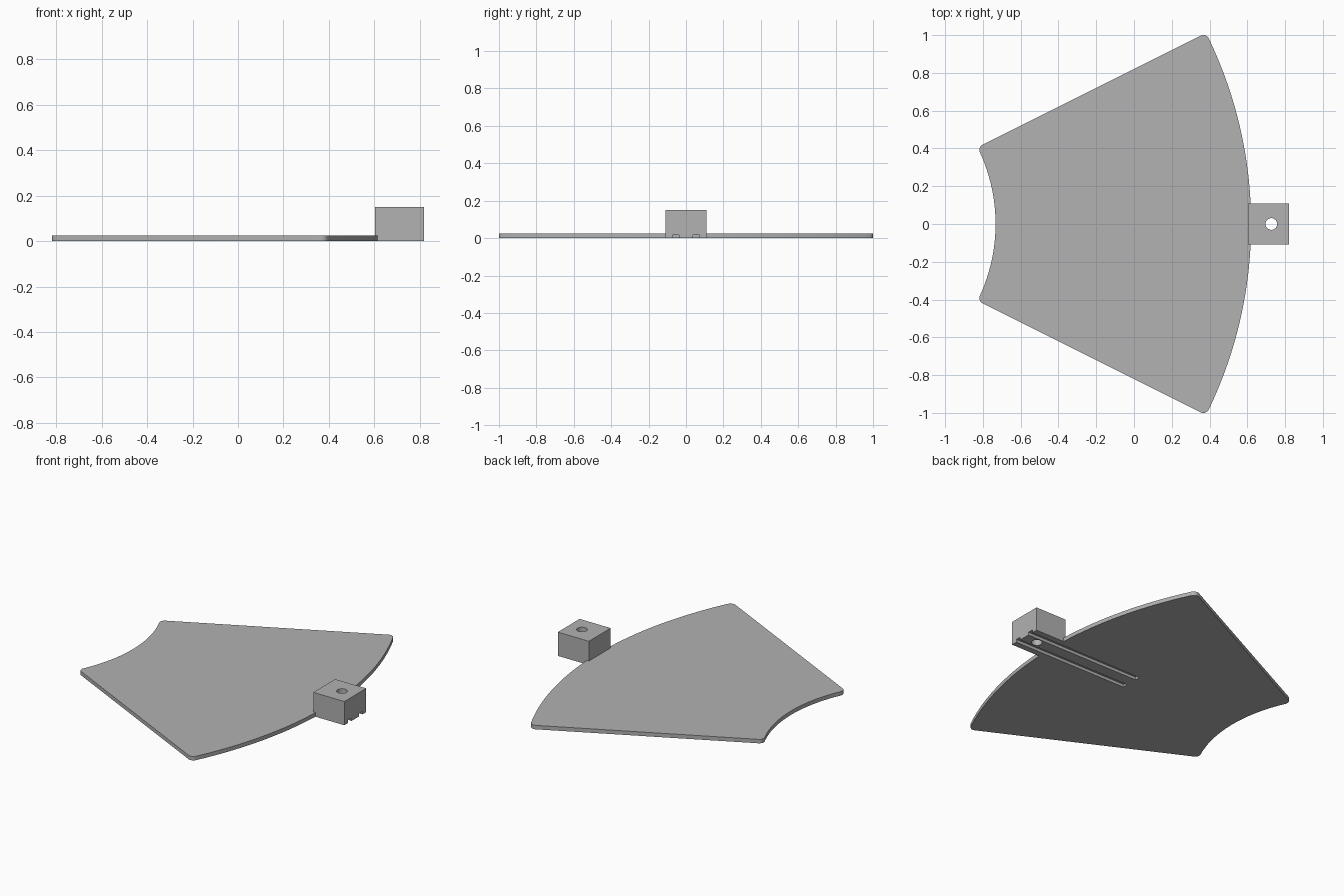
import bpy, bmesh
from math import radians, asin, cos, sin, pi

cube = bpy.data.objects.get("Cube")
if cube:
    bpy.data.objects.remove(cube, do_unlink=True)

grey = bpy.data.materials.new("plain grey")
grey.use_nodes = True
grey.diffuse_color = (0.445, 0.445, 0.445, 1)
grey.node_tree.nodes["Principled BSDF"].inputs["Base Color"].default_value = grey.diffuse_color

APEX_X = -1.643
INNER, OUTER = 0.91, 2.263
HALF = radians(26.55)
CORNER = 0.032
PLATE_H, BLOCK_H = 0.025, 0.15


def make(name, bm):
    bmesh.ops.recalc_face_normals(bm, faces=bm.faces)
    mesh = bpy.data.meshes.new(name)
    bm.to_mesh(mesh)
    bm.free()
    mesh.materials.append(grey)
    obj = bpy.data.objects.new(name, mesh)
    bpy.context.collection.objects.link(obj)
    return obj


def box(name, x0, x1, y0, y1, z0, z1):
    bm = bmesh.new()
    bmesh.ops.create_cube(bm, size=1)
    for v in bm.verts:
        v.co = (x1 if v.co.x > 0 else x0, y1 if v.co.y > 0 else y0, z1 if v.co.z > 0 else z0)
    return make(name, bm)


def arc(cx, cy, r, a0, a1, n):
    angles = [a0 + (a1 - a0) * i / n for i in range(n + 1)]
    return [(cx + r * cos(a), cy + r * sin(a)) for a in angles]


def corner(dist, start, end):
    """Rounded corner tangent to a ring and to the straight side."""
    phi = HALF - asin(CORNER / dist)
    return phi, arc(APEX_X + dist * cos(phi), dist * sin(phi), CORNER, start(phi), end(phi), 6)


# Plate: half outline of a ring sector, mirrored to the other side
side = HALF + pi / 2
outer_phi, outer_corner = corner(OUTER - CORNER, lambda p: p, lambda p: side)
inner_phi, inner_corner = corner(INNER + CORNER, lambda p: side, lambda p: p + pi)
half = (arc(APEX_X, 0, OUTER, 0, outer_phi, 32) + outer_corner[1:]
        + inner_corner + arc(APEX_X, 0, INNER, inner_phi, 0, 24)[1:])
outline = half + [(x, -y) for x, y in reversed(half[1:-1])]
bm = bmesh.new()
base = bm.faces.new([bm.verts.new((x, y, 0)) for x, y in outline])
top = bmesh.ops.extrude_face_region(bm, geom=[base], use_keep_orig=True)["geom"]
bmesh.ops.translate(bm, vec=(0, 0, PLATE_H),
                    verts=[g for g in top if isinstance(g, bmesh.types.BMVert)])
plate = make("sector_plate", bm)

# Mounting block at the outer rim
block = box("mounting_block", 0.603, 0.82, -0.109, 0.109, 0, BLOCK_H)

# Cutters: two underside grooves and a vertical hole
grooves = [box("groove_cutter", 0.02, 0.9, min(s * 0.037, s * 0.071), max(s * 0.037, s * 0.071),
               -0.05, 0.018) for s in (-1, 1)]
bm = bmesh.new()
bmesh.ops.create_cone(bm, cap_ends=True, segments=32, radius1=0.031, radius2=0.031, depth=1)
hole = make("hole_cutter", bm)
hole.location.x = 0.727


def cut(obj, cutters):
    bpy.context.view_layer.objects.active = obj
    for c in cutters:
        mod = obj.modifiers.new("cut", "BOOLEAN")
        mod.operation, mod.solver, mod.object = "DIFFERENCE", "EXACT", c
        bpy.ops.object.modifier_apply(modifier=mod.name)


bpy.context.view_layer.update()
cut(plate, grooves)
cut(block, grooves + [hole])
for c in grooves + [hole]:
    bpy.data.objects.remove(c, do_unlink=True)

# Smooth curved walls, crisp edges
for obj in (plate, block):
    bpy.ops.object.select_all(action="DESELECT")
    obj.select_set(True)
    bpy.context.view_layer.objects.active = obj
    bpy.ops.object.shade_smooth_by_angle(angle=radians(30))
